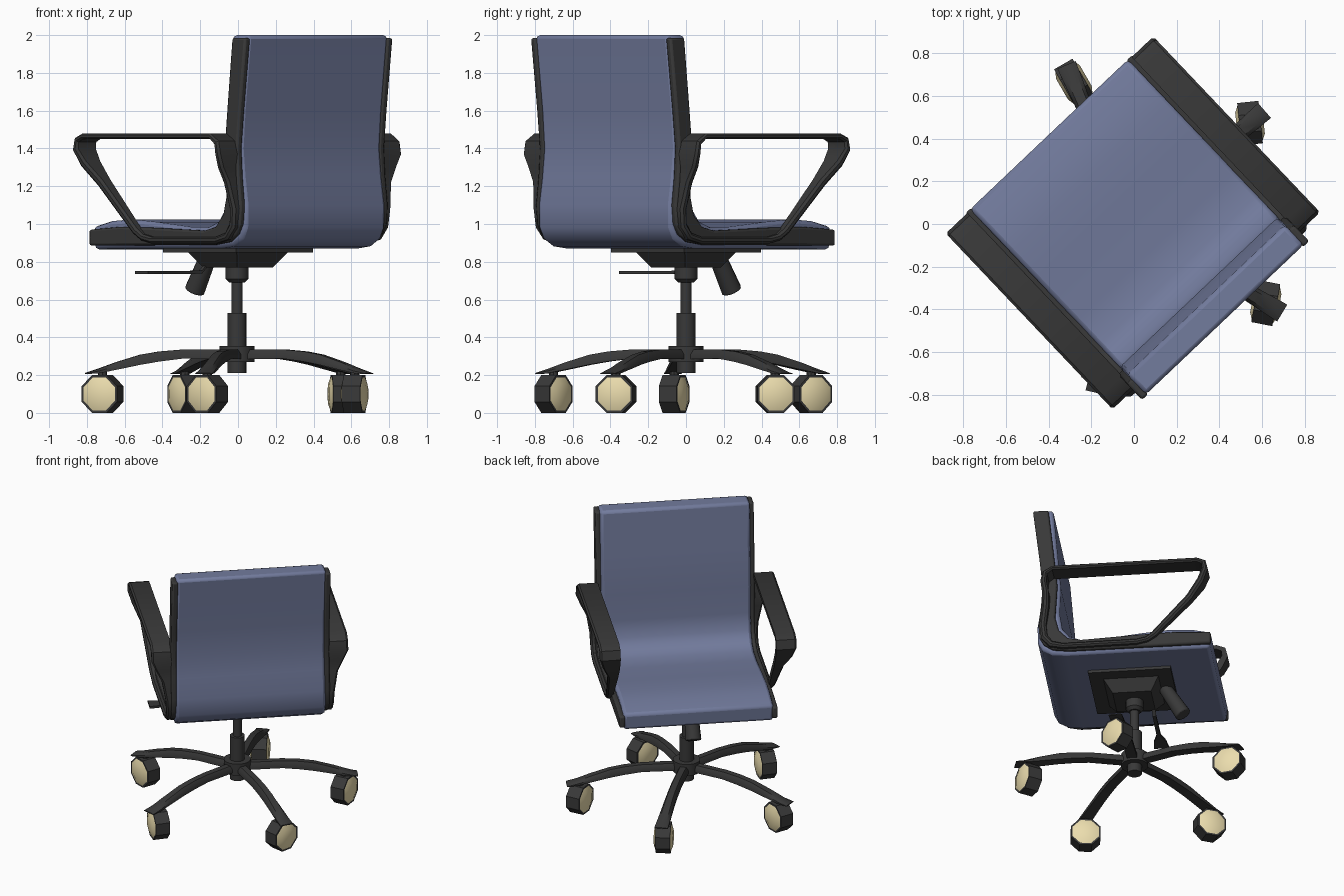
import bpy, bmesh, math
from mathutils import Vector, Matrix

if "Cube" in bpy.data.objects:
    bpy.data.objects.remove(bpy.data.objects["Cube"])

TURN = math.radians(43.5)      # the upper chair is swivelled; local y points forward


def material(name, rgb):
    m = bpy.data.materials.new(name)
    m.diffuse_color = (*rgb, 1)
    m.use_nodes = True
    m.node_tree.nodes["Principled BSDF"].inputs["Base Color"].default_value = m.diffuse_color
    return m


DARK = material("dark_plastic", (0.04, 0.04, 0.04))
BLUE = material("blue_fabric", (0.17, 0.20, 0.34))
CREAM = material("cream_plastic", (0.83, 0.72, 0.42))


def finish(name, bm, mat, rot=0.0, bevel=0.0, mirror=False, segments=2):
    bmesh.ops.recalc_face_normals(bm, faces=bm.faces)
    me = bpy.data.meshes.new(name)
    bm.to_mesh(me)
    bm.free()
    ob = bpy.data.objects.new(name, me)
    bpy.context.collection.objects.link(ob)
    me.materials.append(mat)
    ob.rotation_euler.z = rot
    if mirror:
        ob.modifiers.new("mirror", 'MIRROR')
    if bevel:
        b = ob.modifiers.new("bevel", 'BEVEL')
        b.width, b.segments, b.limit_method = bevel, segments, 'ANGLE'
        b.angle_limit = math.radians(50)
    bpy.ops.object.select_all(action='DESELECT')
    bpy.context.view_layer.objects.active = ob
    ob.select_set(True)
    bpy.ops.object.shade_smooth_by_angle(angle=math.radians(35))
    return ob


def loft(name, rings, mat, closed=False, **kw):
    bm = bmesh.new()
    vs = [[bm.verts.new(p) for p in r] for r in rings]
    n = len(vs[0])
    for i in range(len(vs) if closed else len(vs) - 1):
        a, b = vs[i], vs[(i + 1) % len(vs)]
        for j in range(n):
            bm.faces.new((a[j], a[(j + 1) % n], b[(j + 1) % n], b[j]))
    if not closed:
        bm.faces.new(vs[0])
        bm.faces.new(vs[-1])
    return finish(name, bm, mat, **kw)


def rod(name, p, q, r1, r2, mat, sides=12, spin=0.0, **kw):
    p, q = Vector(p), Vector(q)
    d = q - p
    bm = bmesh.new()
    bmesh.ops.create_cone(bm, cap_ends=True, segments=sides, radius1=r1, radius2=r2, depth=d.length,
                          matrix=Matrix.Translation((p + q) / 2) @ d.to_track_quat('Z', 'Y').to_matrix().to_4x4()
                          @ Matrix.Rotation(spin, 4, 'Z'))
    return finish(name, bm, mat, **kw)


def prism(name, profile, x0, x1, mat, **kw):
    return loft(name, [[(x, y, z) for y, z in profile] for x in (x0, x1)], mat, **kw)


# Upholstered shell: seat and back in one side profile
shell = [(0.57, 0.865), (0.3, 0.87), (-0.40, 0.87), (-0.50, 0.882), (-0.565, 0.92), (-0.595, 0.98),
         (-0.598, 1.1), (-0.575, 1.25), (-0.56, 1.4), (-0.575, 1.6), (-0.62, 2.0),
         (-0.49, 2.0), (-0.465, 1.7), (-0.44, 1.4), (-0.448, 1.2), (-0.43, 1.08), (-0.38, 1.015), (-0.30, 0.985),
         (-0.15, 0.985), (0.1, 1.01), (0.3, 1.025), (0.45, 1.015), (0.58, 0.985)]
prism("upholstered_seat_and_back", shell, -0.51, 0.51, BLUE, rot=TURN, bevel=0.02)

# Dark side frames
frame = [(0.58, 0.885), (-0.38, 0.89), (-0.49, 0.905), (-0.55, 0.945), (-0.58, 1.0), (-0.588, 1.1),
         (-0.57, 1.25), (-0.56, 1.4), (-0.58, 1.6), (-0.625, 1.985), (-0.52, 1.985), (-0.485, 1.65),
         (-0.46, 1.4), (-0.475, 1.15), (-0.45, 1.05), (-0.39, 0.985), (-0.30, 0.965),
         (0.1, 0.98), (0.35, 0.985), (0.58, 0.97)]
prism("side_frames", frame, 0.50, 0.54, DARK, rot=TURN, bevel=0.012, mirror=True)

# Arm loops: y, z, outer x, thickness
path = [(0.50, 1.465, 0.67, 0.03), (0.545, 1.445, 0.67, 0.035), (0.555, 1.395, 0.67, 0.04),
        (0.52, 1.32, 0.645, 0.045), (0.44, 1.22, 0.60, 0.045), (0.20, 0.965, 0.575, 0.04),
        (0.15, 0.93, 0.57, 0.035), (0.08, 0.915, 0.57, 0.035), (-0.42, 0.915, 0.57, 0.035),
        (-0.50, 0.935, 0.57, 0.04), (-0.545, 0.99, 0.57, 0.045), (-0.555, 1.08, 0.575, 0.045),
        (-0.535, 1.22, 0.60, 0.045), (-0.53, 1.30, 0.64, 0.045), (-0.54, 1.37, 0.67, 0.04),
        (-0.53, 1.43, 0.67, 0.035), (-0.48, 1.465, 0.67, 0.03)]
rings = []
for i, (y, z, xo, t) in enumerate(path):
    a, b = path[i - 1], path[(i + 1) % len(path)]
    d = Vector((b[0] - a[0], b[1] - a[1])).normalized()
    ny, nz = -d.y * t / 2, d.x * t / 2
    rings.append([(x, y + s * ny, z + s * nz) for x, s in
                  ((0.53, -1), (xo - 0.012, -1), (xo, -0.4), (xo, 0.4), (xo - 0.012, 1), (0.53, 1))])
loft("arm_loops", rings, DARK, closed=True, rot=TURN, mirror=True)


# Tilt mechanism under the seat
def square(h, z):
    return [(sx * h, sy * h, z) for sx, sy in ((-1, -1), (1, -1), (1, 1), (-1, 1))]


loft("mounting_plate", [square(0.28, 0.85), square(0.28, 0.875)], DARK, rot=TURN)
loft("tilt_housing", [square(0.13, 0.77), square(0.19, 0.855)], DARK, rot=TURN)
rod("tension_knob", (0, 0.21, 0.86), (0, 0.335, 0.645), 0.045, 0.055, DARK, bevel=0.008, rot=TURN)
lever = [(-0.10, 0.80, 0.012), (-0.16, 0.745, 0.012), (-0.42, 0.743, 0.014), (-0.50, 0.743, 0.04), (-0.59, 0.743, 0.05)]
loft("height_lever", [[(x, 0.12 + s * w, z + t) for s, t in ((-1, -.008), (1, -.008), (1, .008), (-1, .008))]
                      for x, z, w in lever], DARK, rot=TURN)

# Gas column and hub
for name, z0, z1, r in (("column_collar", 0.71, 0.78, 0.06), ("column_piston", 0.5, 0.75, 0.03),
                        ("column_sleeve", 0.21, 0.53, 0.05), ("base_hub", 0.27, 0.355, 0.092)):
    rod(name, (-0.005, 0, z0), (-0.005, 0, z1), r, r, DARK, sides=16)
rod("collar_taper", (-0.005, 0, 0.69), (-0.005, 0, 0.71), 0.04, 0.06, DARK, sides=16)

# Five legs and casters; each wheel is swivelled differently
leg = [(0.04, 0.285, 0.335, 0.035), (0.30, 0.287, 0.335, 0.035), (0.42, 0.272, 0.325, 0.035), (0.52, 0.255, 0.308, 0.036),
       (0.65, 0.228, 0.268, 0.04), (0.74, 0.21, 0.235, 0.044), (0.81, 0.205, 0.212, 0.046)]
for k, swivel in enumerate((6, 30, 70, 52, -11)):
    ang = math.radians(41 + 72 * k)
    loft(f"base_leg_{k + 1}", [[(r, -w, lo), (r, w, lo), (r, w, (lo + hi) / 2), (r, w * .6, hi),
                                (r, -w * .6, hi), (r, -w, (lo + hi) / 2)] for r, lo, hi, w in leg], DARK, rot=ang)
    c = Vector((0.72 * math.cos(ang), 0.72 * math.sin(ang), 0.1))
    axis = Vector((math.cos(math.radians(swivel)), math.sin(math.radians(swivel)), 0))
    rod(f"caster_stem_{k + 1}", c, c + Vector((0, 0, 0.12)), 0.025, 0.025, DARK, sides=8)
    oct_spin = math.pi / 8
    rod(f"caster_wheel_{k + 1}", c - axis * 0.05, c + axis * 0.05, 0.108, 0.108, DARK, sides=8, spin=oct_spin)
    for side, s in (("a", 1), ("b", -1)):
        rod(f"caster_cap_{k + 1}{side}", c + axis * s * 0.048, c + axis * s * 0.064,
            0.1, 0.06, CREAM, sides=8, spin=oct_spin)
